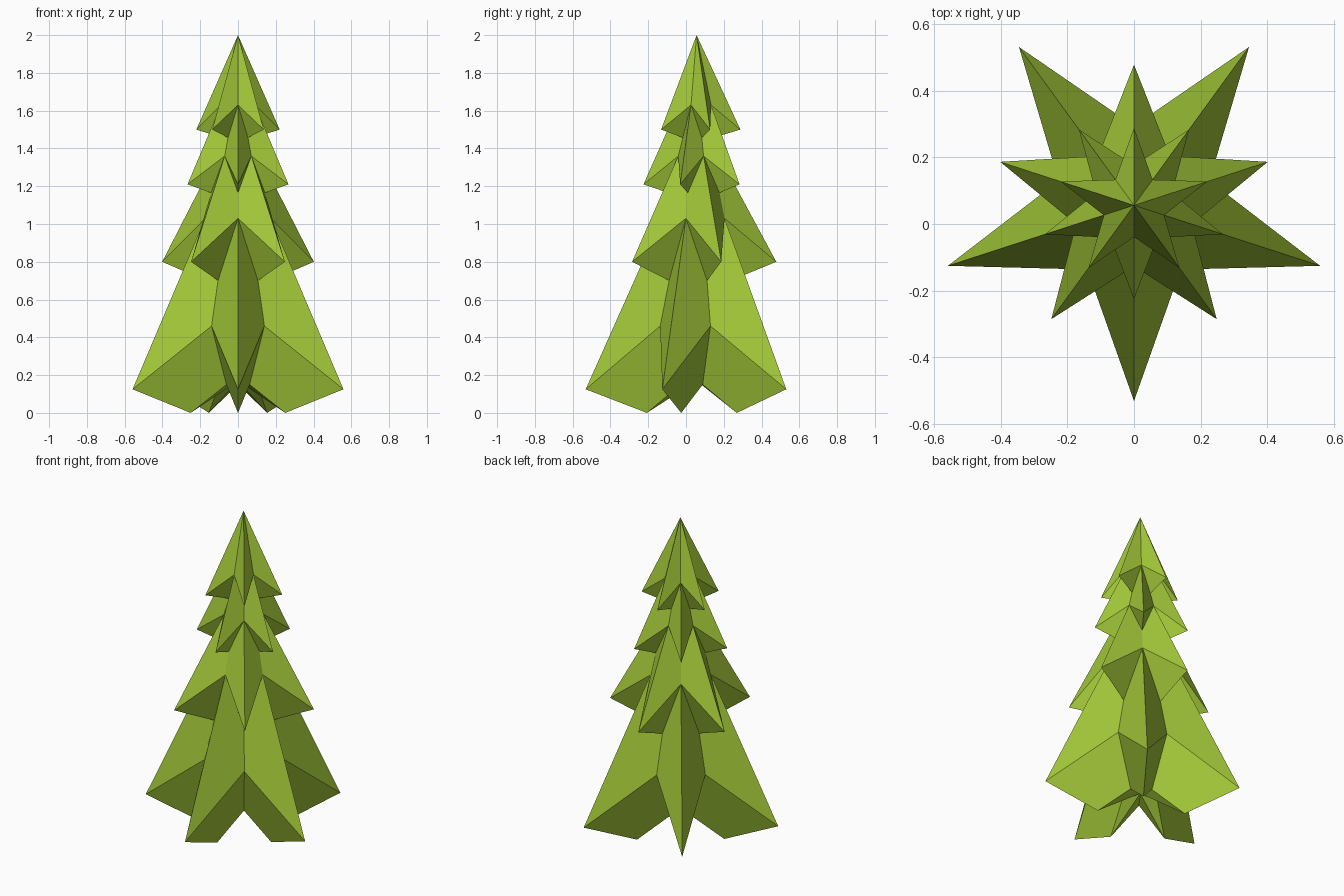
import bpy, bmesh, math

if "Cube" in bpy.data.objects:
    bpy.data.objects.remove(bpy.data.objects["Cube"])

CENTRE_Y = 0.056

# Each tier, bottom to top: (radius, height) of the tips, the valleys between
# them, and the fold tucked in under each tip
TIERS = [
    dict(tip=(0.587, 0.125), valley=(0.238, 0.46), under=(0.263, 0.0)),
    dict(tip=(0.422, 0.80), valley=(0.183, 1.03), under=(0.18, 0.70)),
    dict(tip=(0.281, 1.21), valley=(0.12, 1.36), under=(0.15, 1.165)),
    dict(tip=(0.232, 1.50), valley=(0.095, 1.63), under=(0.09, 1.457)),
]
BASE_VALLEY = (0.105, 0.15)

bm = bmesh.new()


def ring(profile, parity):
    """Five points, on the even or odd tenths of a turn, counted from the front."""
    r, z = profile
    pts = {}
    for j in range(parity, 10, 2):
        a = math.radians(-90 + 36 * j)
        pts[j] = bm.verts.new((r * math.cos(a), CENTRE_Y + r * math.sin(a), z))
    return pts


# Rings of points, each tier turned a tenth from the one below
rings = []
for i, t in enumerate(TIERS):
    p = i % 2
    rings.append((ring(t["tip"], p), ring(t["valley"], 1 - p), ring(t["under"], p)))
base_valley = ring(BASE_VALLEY, 1)
apex = bm.verts.new((0, CENTRE_Y, 2.0))
base = bm.verts.new((0, CENTRE_Y, 0.17))

for i, (tip, valley, under) in enumerate(rings):
    for j in tip:
        for k in ((j + 1) % 10, (j - 1) % 10):
            # Sloping upper faces
            if i + 1 < len(rings):
                _, next_valley, next_under = rings[i + 1]
                bm.faces.new((tip[j], valley[k], next_under[k], next_valley[j]))
            else:
                bm.faces.new((tip[j], valley[k], apex))
            # Folded undersides, with the star-shaped base on the lowest tier
            if i:
                bm.faces.new((tip[j], valley[k], under[j]))
            else:
                bm.faces.new((tip[j], valley[k], base_valley[k], under[j]))
                bm.faces.new((under[j], base_valley[k], base))

bmesh.ops.recalc_face_normals(bm, faces=bm.faces)
mesh = bpy.data.meshes.new("folded_tree")
bm.to_mesh(mesh)
bm.free()
tree = bpy.data.objects.new("folded_tree", mesh)
bpy.context.collection.objects.link(tree)

green = bpy.data.materials.new("leaf_green")
green.diffuse_color = (0.36, 0.57, 0.04, 1)
green.use_nodes = True
green.node_tree.nodes["Principled BSDF"].inputs["Base Color"].default_value = green.diffuse_color
mesh.materials.append(green)
